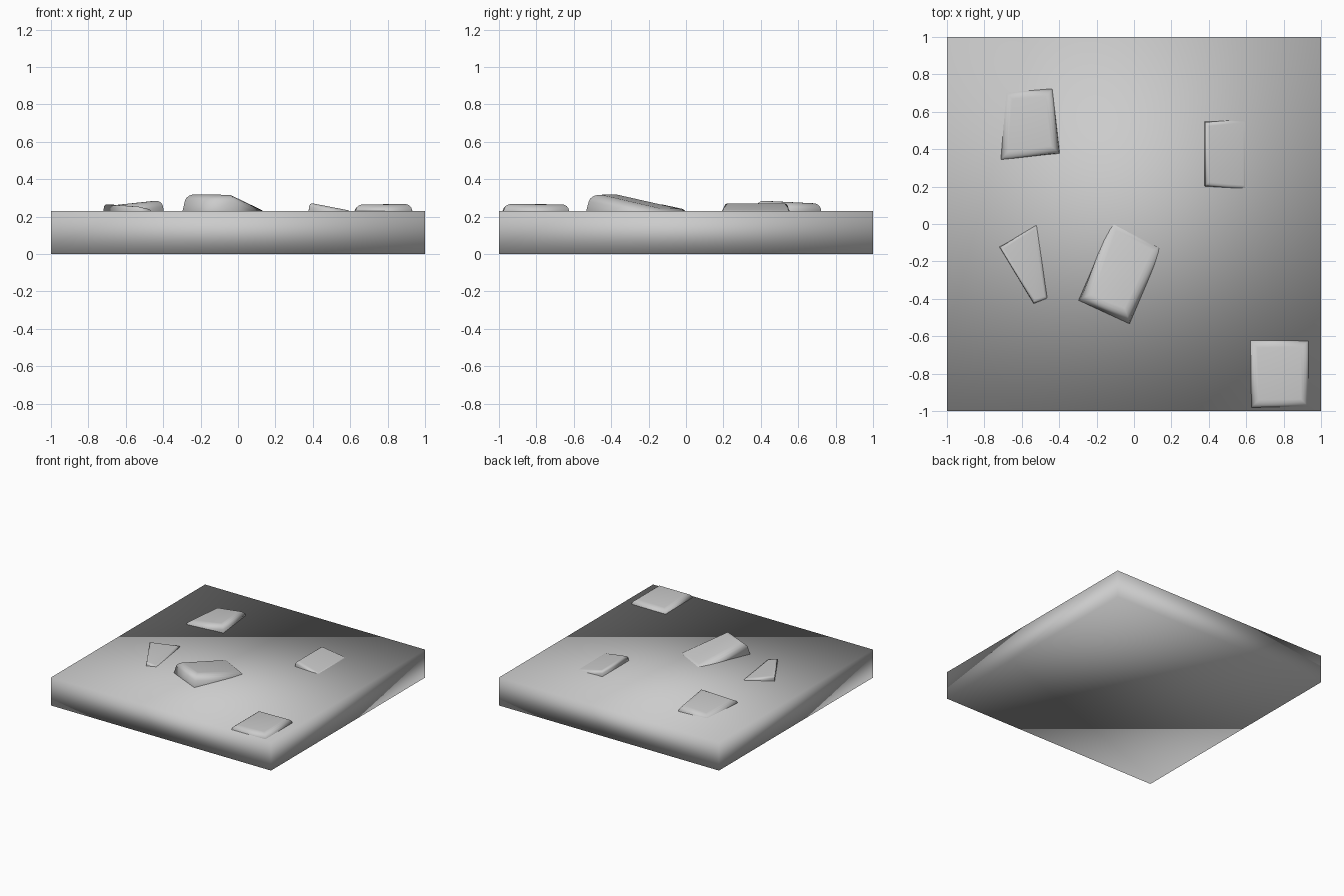
import bpy, bmesh
from mathutils import Vector

if "Cube" in bpy.data.objects:
    bpy.data.objects.remove(bpy.data.objects["Cube"])

TOP = 0.23

# square base slab, shaded smooth across its corners
bpy.ops.mesh.primitive_cube_add(size=1, location=(0, 0, TOP / 2))
slab = bpy.context.object
slab.name = "ground_slab"
slab.scale = (2, 2, TOP)
bpy.ops.object.transform_apply(location=True, scale=True)
bpy.ops.object.shade_smooth()


def stone(name, corners, width=0.035):
    """Half-buried rounded stone: counter-clockwise corners (x, y, top height)."""
    bm = bmesh.new()
    n = len(corners)
    centre = sum((Vector(c[:2]) for c in corners), Vector((0, 0))) / n
    low, high = [], []
    for x, y, z in corners:
        p = Vector((x, y))
        inward = (centre - p).normalized()
        q = p + inward * max(0, z - TOP) * 0.5
        low.append(bm.verts.new((x, y, TOP - 0.08)))
        high.append(bm.verts.new((q.x, q.y, z)))
    bm.faces.new(high)
    bm.faces.new(low[::-1])
    for i in range(n):
        j = (i + 1) % n
        bm.faces.new((low[i], low[j], high[j], high[i]))
    # round the rim of the top, then the result is smooth shaded
    rim = [e for e in bm.edges if all(v in high for v in e.verts)]
    bmesh.ops.bevel(bm, geom=rim, offset=width, segments=4, profile=0.5,
                    affect='EDGES', clamp_overlap=True)
    bmesh.ops.recalc_face_normals(bm, faces=bm.faces)
    mesh = bpy.data.meshes.new(name)
    bm.to_mesh(mesh)
    bm.free()
    obj = bpy.data.objects.new(name, mesh)
    bpy.context.collection.objects.link(obj)
    for poly in mesh.polygons:
        poly.use_smooth = True


# tilted stones scattered over the slab
stone("large_stone", [(-0.12, 0.03, 0.232), (-0.315, -0.42, 0.328),
                      (-0.02, -0.555, 0.325), (0.16, -0.12, 0.236)], 0.045)
stone("back_left_stone", [(-0.69, 0.71, 0.25), (-0.72, 0.335, 0.257),
                          (-0.385, 0.365, 0.29), (-0.43, 0.735, 0.273)])
stone("wedge_stone", [(-0.52, 0.0, 0.242), (-0.73, -0.115, 0.268),
                      (-0.535, -0.435, 0.256), (-0.46, -0.40, 0.237)], 0.015)
stone("back_right_stone", [(0.37, 0.56, 0.274), (0.37, 0.19, 0.274),
                           (0.605, 0.185, 0.231), (0.605, 0.56, 0.231)], 0.02)
stone("front_right_stone", [(0.615, -0.615, 0.26), (0.62, -0.99, 0.265),
                            (0.94, -0.985, 0.268), (0.94, -0.615, 0.266)])
